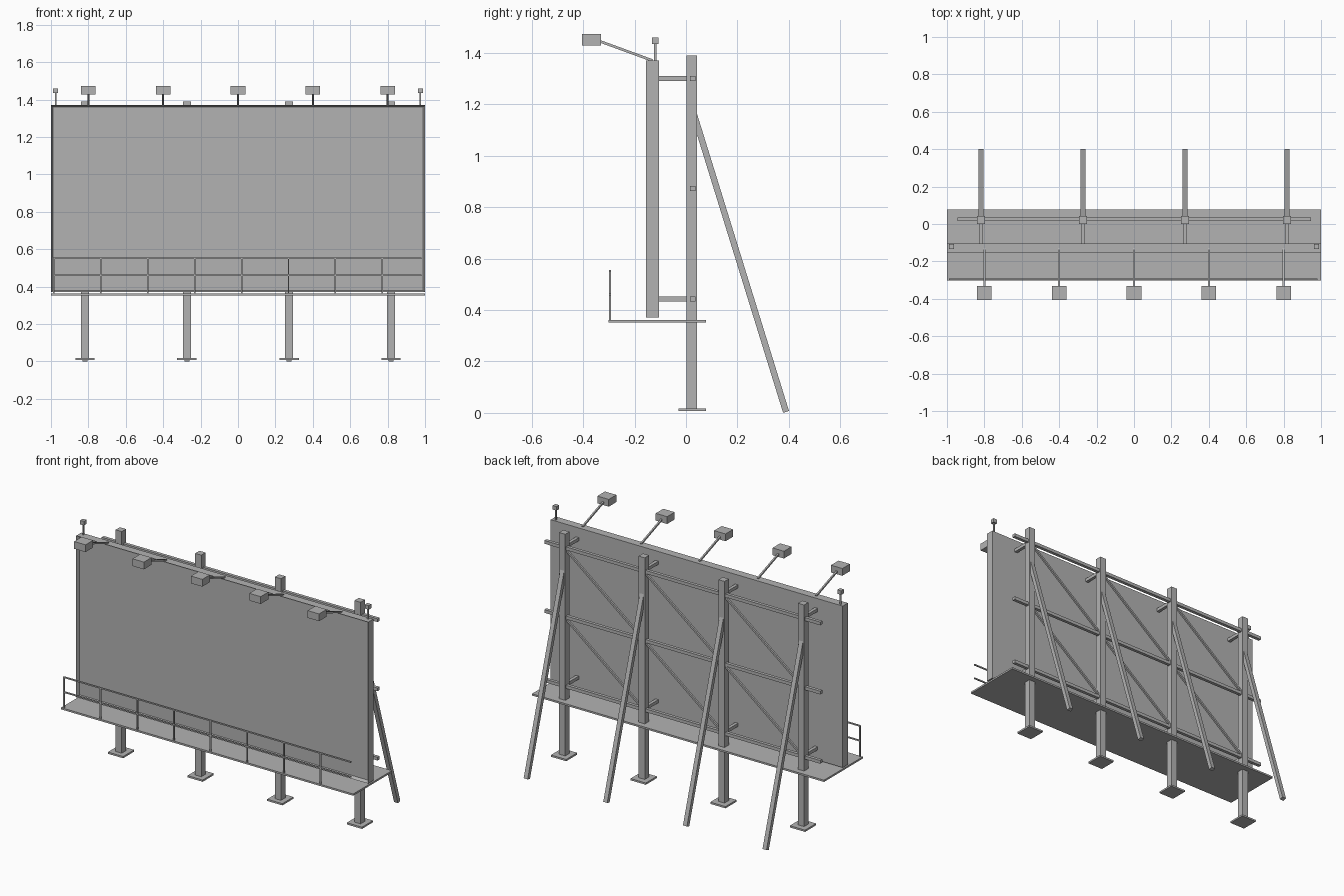
import bpy, bmesh
from mathutils import Vector, Matrix

if "Cube" in bpy.data.objects:
    bpy.data.objects.remove(bpy.data.objects["Cube"], do_unlink=True)

grey = bpy.data.materials.new("plain_grey")
grey.diffuse_color = (0.45, 0.45, 0.45, 1)
grey.use_nodes = True
grey.node_tree.nodes["Principled BSDF"].inputs["Base Color"].default_value = (0.45, 0.45, 0.45, 1)


def finish(name, bm):
    mesh = bpy.data.meshes.new(name)
    bm.to_mesh(mesh)
    bm.free()
    mesh.materials.append(grey)
    obj = bpy.data.objects.new(name, mesh)
    bpy.context.collection.objects.link(obj)
    return obj


def box_mesh(x, y, z):
    """Box from (low, high) ranges on each axis."""
    bm = bmesh.new()
    size = [r[1] - r[0] for r in (x, y, z)]
    mid = [(r[0] + r[1]) / 2 for r in (x, y, z)]
    bmesh.ops.create_cube(bm, size=1, matrix=Matrix.Translation(mid) @ Matrix.Diagonal((*size, 1)))
    return bm


def box(name, x, y, z):
    return finish(name, box_mesh(x, y, z))


def around(c, width):
    return (c - width / 2, c + width / 2)


def bar(name, start, end, width, depth):
    """Square bar between two points; width runs along the horizontal normal."""
    a, b = Vector(start), Vector(end)
    along = (b - a).normalized()
    side = along.cross(Vector((0, 0, 1))).normalized()
    turn = Matrix((side, along.cross(side), along)).transposed().to_4x4()
    bm = bmesh.new()
    bmesh.ops.create_cube(bm, size=1, matrix=Matrix.Translation((a + b) / 2) @ turn
                          @ Matrix.Diagonal((width, depth, (b - a).length, 1)))
    return finish(name, bm)


# Display panel with a thin raised lip around its front
bm = box_mesh((-1, 1), (-0.155, -0.105), (0.37, 1.37))
front = [f for f in bm.faces if f.normal.y < -0.9]
bmesh.ops.inset_region(bm, faces=front, thickness=0.01, use_even_offset=True)
bmesh.ops.translate(bm, verts=front[0].verts, vec=(0, 0.02, 0))
finish("display_panel", bm)

# Posts with foot plates, rear braces and panel brackets
post_xs = [-0.818, -0.273, 0.273, 0.818]
post_y = 0.022
levels = [0.443, 0.872, 1.3]
for x in post_xs:
    box("post", around(x, 0.042), around(post_y, 0.042), (0.008, 1.39))
    box("foot_plate", around(x, 0.104), around(post_y + 0.002, 0.108), (0.007, 0.018))
    bar("rear_brace", (x, 0.389, 0.004), (x, 0.025, 1.18), 0.027, 0.024)
    for z in (levels[0], levels[-1]):
        box("panel_bracket", around(x, 0.02), (-0.106, 0.01), around(z, 0.02))

# Horizontal beams and diagonals of the back frame
for z in levels:
    box("cross_beam", (-0.945, 0.945), around(0.026, 0.02), around(z, 0.02))
for left, right in zip(post_xs, post_xs[1:]):
    for low, high in zip(levels, levels[1:]):
        bar("diagonal_tie", (left, 0.026, low), (right, 0.026, high), 0.012, 0.012)

# Walkway and its railing
box("walkway", (-1, 1), (-0.302, 0.078), (0.351, 0.362))
for i in range(8):
    box("railing_post", around(-0.985 + i * 0.251, 0.008), around(-0.295, 0.007), (0.36, 0.555))
for z in (0.46, 0.552):
    box("railing_bar", (-0.985, 0.98), around(-0.295, 0.007), around(z, 0.008))

# Floodlights on slanted arms
for i in range(-2, 3):
    x = i * 0.4
    bar("floodlight_arm", (x, -0.13, 1.37), (x, -0.335, 1.445), 0.01, 0.01)
    box("floodlight", around(x, 0.078), (-0.405, -0.331), (1.428, 1.473))

# Small corner beacons
for x in (-0.975, 0.975):
    box("beacon_stem", around(x, 0.009), around(-0.12, 0.009), (1.365, 1.44))
    box("beacon", around(x, 0.026), around(-0.12, 0.026), (1.435, 1.46))
